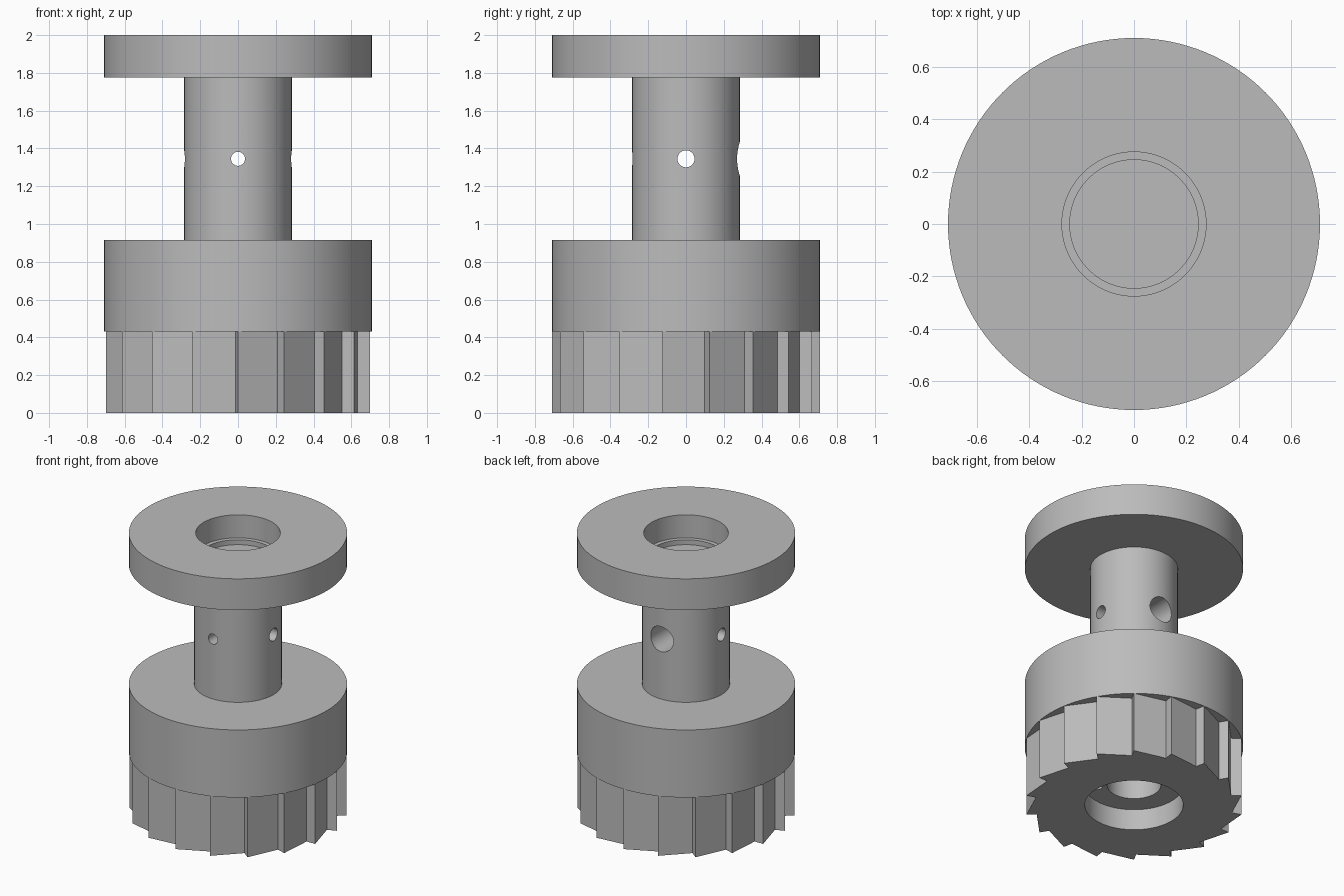
import bpy, bmesh
from math import radians, sin, cos, pi
from mathutils import Matrix, Vector

if "Cube" in bpy.data.objects:
    bpy.data.objects.remove(bpy.data.objects["Cube"])

steel = bpy.data.materials.new("grey_metal")
steel.use_nodes = True
GREY = (0.5, 0.5, 0.5, 1)
steel.diffuse_color = GREY
steel.node_tree.nodes["Principled BSDF"].inputs["Base Color"].default_value = GREY

OUTER = 0.71
SEGMENTS = 128


def finish(bm, name):
    bmesh.ops.recalc_face_normals(bm, faces=bm.faces)
    mesh = bpy.data.meshes.new(name)
    bm.to_mesh(mesh)
    bm.free()
    mesh.materials.append(steel)
    obj = bpy.data.objects.new(name, mesh)
    bpy.context.collection.objects.link(obj)
    return obj


def lathe(name, profile):
    """Spin a (radius, height) profile about the z axis."""
    bm = bmesh.new()
    verts = [bm.verts.new((r, 0, z)) for r, z in profile]
    edges = [bm.edges.new(pair) for pair in zip(verts, verts[1:])]
    bmesh.ops.spin(bm, geom=verts + edges, cent=(0, 0, 0), axis=(0, 0, 1),
                   angle=2 * pi, steps=SEGMENTS, use_merge=True)
    bmesh.ops.remove_doubles(bm, verts=bm.verts, dist=1e-5)
    return finish(bm, name)


def rod(name, radius, start, end, sides=48):
    """A solid cylinder between two points."""
    a, b = Vector(start), Vector(end)
    turn = (b - a).to_track_quat("Z", "Y").to_matrix().to_4x4()
    bm = bmesh.new()
    bmesh.ops.create_cone(bm, cap_ends=True, segments=sides, radius1=radius,
                          radius2=radius, depth=(b - a).length,
                          matrix=Matrix.Translation((a + b) / 2) @ turn)
    return finish(bm, name)


def drill(obj, cutters):
    """Cut every cutter out of the part, then discard the cutters."""
    for cutter in cutters:
        cutter.hide_render = True
        mod = obj.modifiers.new("drill", "BOOLEAN")
        mod.operation, mod.solver, mod.object = "DIFFERENCE", "EXACT", cutter
    graph = bpy.context.evaluated_depsgraph_get()
    mesh = bpy.data.meshes.new_from_object(obj.evaluated_get(graph))
    obj.modifiers.clear()
    obj.data = mesh
    for cutter in cutters:
        bpy.data.objects.remove(cutter)


# Top flange with a stepped blind bore
top_flange = lathe("top_flange", [
    (0, 1.80), (0.245, 1.80), (0.245, 1.835), (0.275, 1.835),
    (0.275, 2), (OUTER, 2), (OUTER, 1.775), (0, 1.775)])

# Shaft with cross holes and a wider hole at the back
shaft = rod("shaft", 0.285, (0, 0, 0.9), (0, 0, 1.78), SEGMENTS)
HOLE_Z = 1.345
drill(shaft, [
    rod("side_hole", 0.045, (-1, 0, HOLE_Z), (1, 0, HOLE_Z)),
    rod("front_hole", 0.037, (0, -1, HOLE_Z), (0, 1, HOLE_Z)),
    rod("back_hole", 0.09, (0, 0.05, HOLE_Z), (0, 1, HOLE_Z))])

# Collar
collar = lathe("collar", [(0, 0.43), (OUTER, 0.43), (OUTER, 0.915), (0, 0.915)])

# Ratchet wheel: each tooth ramps inward to a root, then steps out to the next tip
TEETH = 18
pitch = 360 / TEETH
bm = bmesh.new()
outline = []
for i in range(TEETH):
    for radius, angle in ((OUTER, i * pitch), (0.645, (i + 1) * pitch - 1.2)):
        a = radians(angle - 90)
        outline.append(bm.verts.new((radius * cos(a), radius * sin(a), 0)))
base = bm.faces.new(outline)
raised = bmesh.ops.extrude_face_region(bm, geom=[base])["geom"]
bmesh.ops.translate(bm, vec=(0, 0, 0.432),
                    verts=[v for v in raised if isinstance(v, bmesh.types.BMVert)])
ratchet_wheel = finish(bm, "ratchet_wheel")

# Underside recess, centre bore and small pin hole
drill(ratchet_wheel, [
    rod("recess", 0.32, (0, 0, -0.1), (0, 0, 0.15), SEGMENTS),
    rod("centre_bore", 0.175, (0, 0, -0.1), (0, 0, 0.5), SEGMENTS),
    rod("pin_hole", 0.033, (0.17, -0.17, 0.1), (0.17, -0.17, 0.3))])

# Smooth round walls, crisp edges
for obj in (top_flange, shaft, collar, ratchet_wheel):
    bpy.ops.object.select_all(action="DESELECT")
    obj.select_set(True)
    bpy.context.view_layer.objects.active = obj
    bpy.ops.object.shade_smooth_by_angle(angle=radians(12 if obj is ratchet_wheel else 30))
